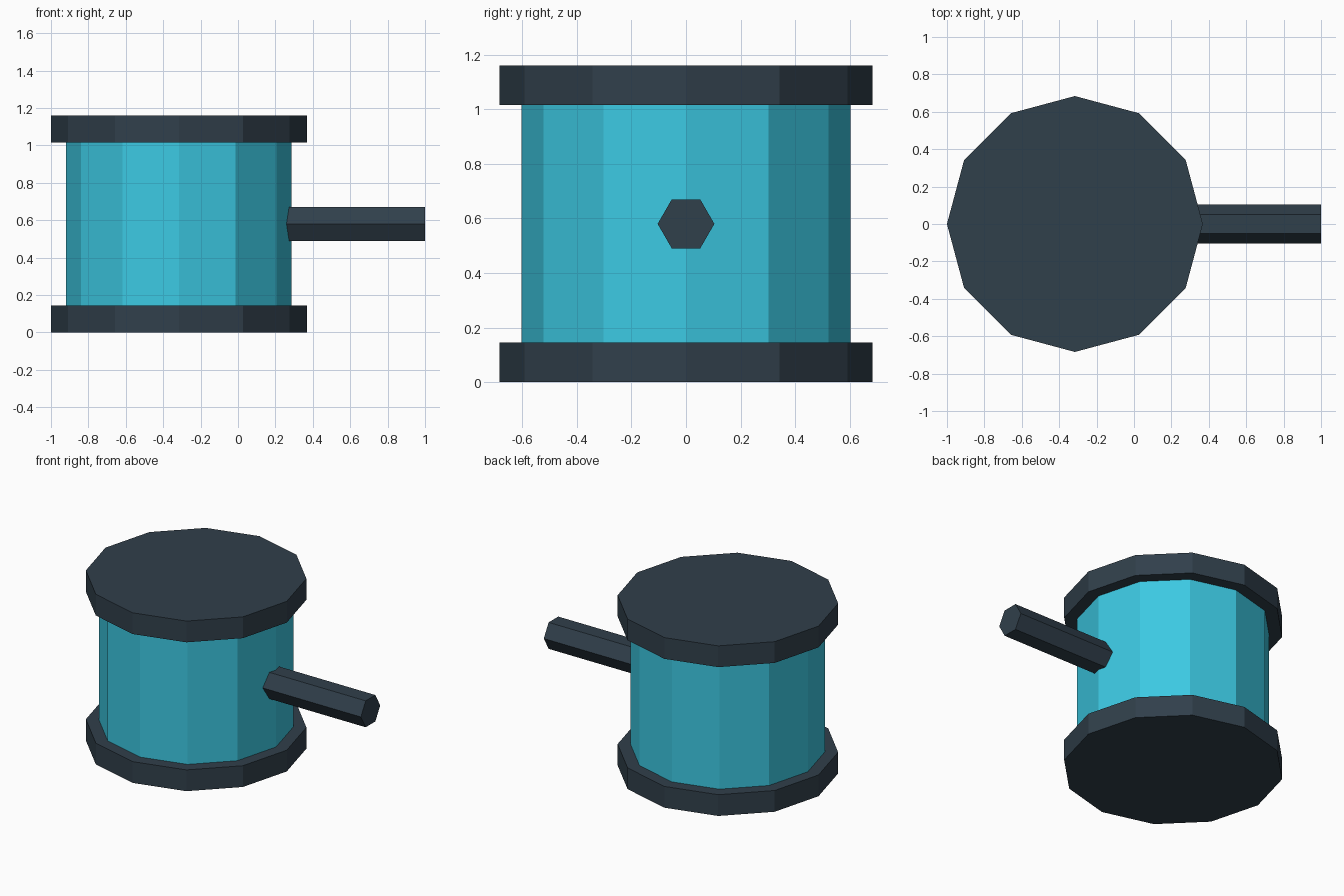
import bpy
from math import pi

if "Cube" in bpy.data.objects:
    bpy.data.objects.remove(bpy.data.objects["Cube"])

CX = -0.316  # drum axis
HEIGHT = 1.16
CAP_H = 0.145


def material(name, color):
    mat = bpy.data.materials.new(name)
    mat.diffuse_color = color
    mat.use_nodes = True
    mat.node_tree.nodes["Principled BSDF"].inputs["Base Color"].default_value = mat.diffuse_color
    return mat


def prism(name, sides, radius, depth, location, mat, rotation=(0, 0, 0)):
    bpy.ops.mesh.primitive_cylinder_add(vertices=sides, radius=radius, depth=depth,
                                        location=location, rotation=rotation)
    obj = bpy.context.object
    obj.name = name
    obj.data.materials.append(mat)
    return obj


dark = material("dark_slate", (0.03, 0.05, 0.07, 1))
cyan = material("cyan", (0.045, 0.58, 0.76, 1))

# Drum body between the caps
prism("drum", 12, 0.603, HEIGHT - 2 * CAP_H, (CX, 0, HEIGHT / 2), cyan)

# Wider caps at bottom and top
for name, z in (("bottom_cap", CAP_H / 2), ("top_cap", HEIGHT - CAP_H / 2)):
    prism(name, 12, 0.684, CAP_H, (CX, 0, z), dark)

# Hexagonal handle running along x, sunk slightly into the drum
start, end = 0.2, 1.0
prism("handle", 6, 0.104, end - start, ((start + end) / 2, 0, HEIGHT / 2), dark, (0, pi / 2, 0))
